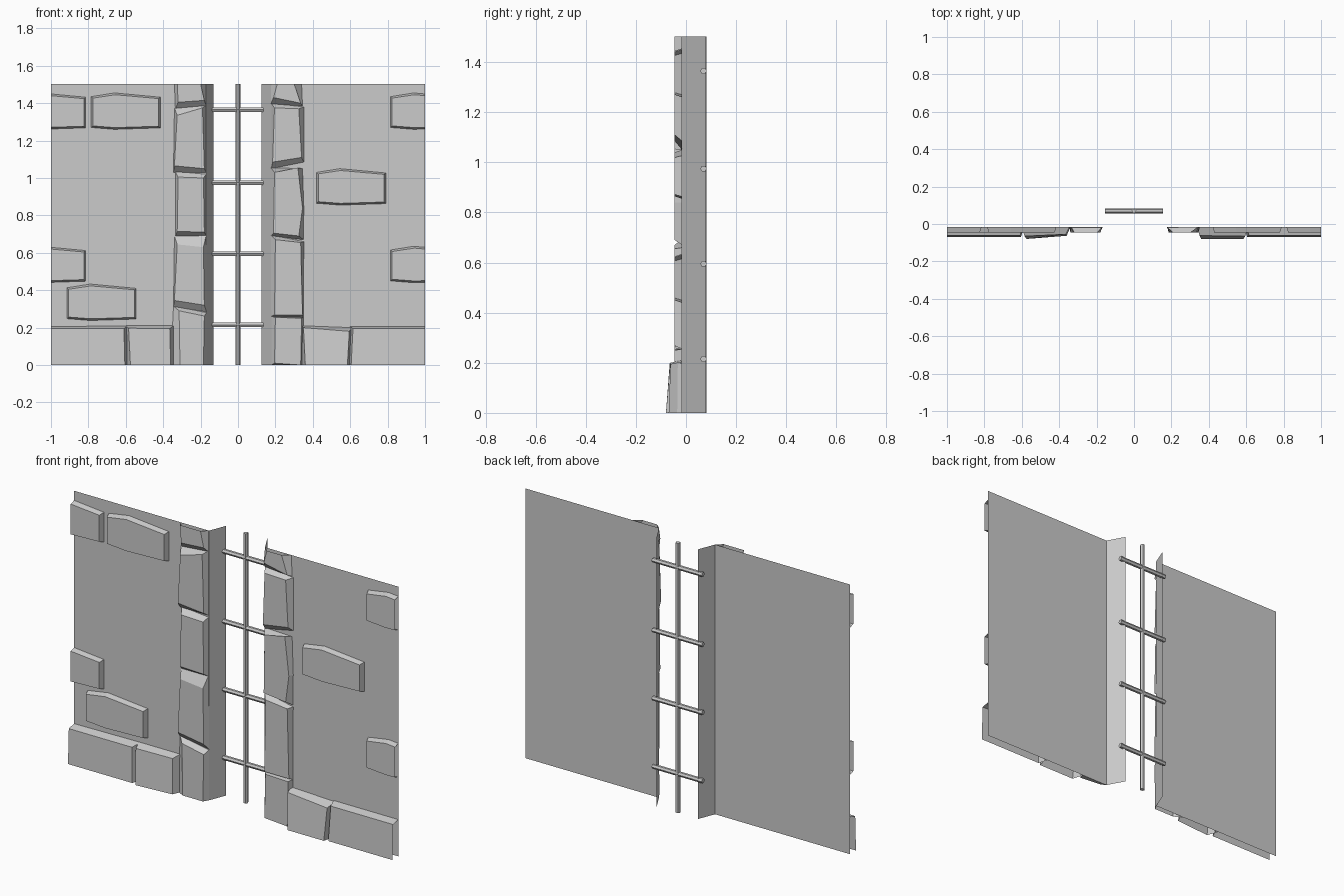
import bpy, bmesh
from mathutils import Vector, Matrix

if "Cube" in bpy.data.objects:
    bpy.data.objects.remove(bpy.data.objects["Cube"])

WALL_Y, BACK_Y, TOP = -0.016, 0.08, 1.503


def add_object(name, bm):
    mesh = bpy.data.meshes.new(name)
    bm.to_mesh(mesh)
    bm.free()
    obj = bpy.data.objects.new(name, mesh)
    bpy.context.collection.objects.link(obj)
    return obj


def stone(name, base, front, depth=-0.045, clip=0):
    """Tapered stone: base outline on the wall, front outline raised; open where it is cut off."""
    bm = bmesh.new()
    lo = [bm.verts.new((p[0], WALL_Y, p[1])) for p in base]
    hi = [bm.verts.new((p[0], p[2] if len(p) > 2 else depth, p[1])) for p in front]
    bm.faces.new(hi)
    for i in range(len(lo)):
        j = (i + 1) % len(lo)
        quad = [lo[i], lo[j], hi[j], hi[i]]
        on_edge = any(all(abs(v.co[a] - k) < 1e-4 for v in quad)
                      for a, k in ((0, -1), (0, 1), (2, 0), (2, TOP)))
        if not on_edge:
            bm.faces.new(quad)
    if clip:
        bmesh.ops.bisect_plane(bm, geom=bm.verts[:] + bm.edges[:] + bm.faces[:],
                               plane_co=(clip, 0, 0), plane_no=(clip, 0, 0), clear_outer=True)
    bmesh.ops.recalc_face_normals(bm, faces=bm.faces[:])
    bm.faces.ensure_lookup_table()
    face = min(bm.faces, key=lambda f: f.normal.y if f.normal.y < 0 else -f.normal.y)
    if face.normal.y > 0:
        bmesh.ops.reverse_faces(bm, faces=bm.faces[:])
    return add_object(name, bm)


# Wall sheets with splayed window reveals
for side, sx, corner, back in (("left", -1, -0.168, -0.13), ("right", 1, 0.178, 0.125)):
    bm = bmesh.new()
    cols = [[bm.verts.new((x, y, z)) for z in (0, TOP)]
            for x, y in ((sx, WALL_Y), (corner, WALL_Y), (back, BACK_Y))]
    for a, b in zip(cols, cols[1:]):
        quad = [a[0], b[0], b[1], a[1]]
        bm.faces.new(quad if sx < 0 else quad[::-1])
    add_object("wall_" + side, bm)


# Window bars
def bar(name, centre, length, axis):
    bm = bmesh.new()
    bmesh.ops.create_cone(bm, cap_ends=True, segments=6, radius1=0.013, radius2=0.013, depth=length)
    # keep a flat side facing front and back
    bm.transform(Matrix.Rotation(1.5708, 4, axis) if axis == "Y" else Matrix.Rotation(0.5236, 4, "Z"))
    bm.transform(Matrix.Translation(Vector(centre)))
    add_object(name, bm)


bar("vertical_bar", (0, 0.07, TOP / 2), TOP, "Z")
for i, z in enumerate((0.215, 0.595, 0.975, 1.365)):
    bar(f"cross_bar_{i}", (0, 0.07, z), 0.31, "Y")

# Loose bricks; those centred on x = -1 or 1 are cut at the panel edge
BRICK = [(-.185, .08), (-.06, .1), (.185, .077), (.185, -.087), (-.06, -.095), (-.185, -.085)]
for i, (cx, cz) in enumerate([(-1, 1.355), (-.6, 1.355), (-1, .535), (-.73, .333),
                              (.605, .95), (1, 1.355), (1, .535)]):
    base = [(cx + x, cz + z) for x, z in BRICK]
    front = [(cx + x * .95, cz + z * .9) for x, z in BRICK]
    stone(f"brick_{i}", base, front, clip=cx if abs(cx) == 1 else 0)

# Quoin stones: outlines run bottom-left, bottom-right, (bulge), top-right, top-left
LEFT = [
    ([(-.36, 0), (-.168, 0), (-.168, .28), (-.345, .315)], [(-.31, 0), (-.185, 0), (-.18, .262), (-.315, .29)]),
    ([(-.345, .31), (-.168, .285), (-.17, .695), (-.34, .69)], [(-.34, .345), (-.18, .32), (-.185, .63), (-.325, .645)]),
    ([(-.335, .69), (-.17, .69), (-.17, 1.02), (-.335, 1.035)], [(-.325, .715), (-.18, .71), (-.185, 1.0), (-.32, 1.005)]),
    ([(-.345, 1.03), (-.17, 1.03), (-.17, 1.39), (-.34, 1.375)], [(-.34, 1.065), (-.18, 1.05), (-.19, 1.375), (-.325, 1.335)]),
    ([(-.335, 1.37), (-.17, 1.385), (-.17, TOP), (-.34, TOP)], [(-.32, 1.405), (-.18, 1.415), (-.2, TOP), (-.325, TOP)]),
]
RIGHT = [
    ([(.178, 0), (.345, 0), (.35, .255), (.178, .26)], [(.195, .01), (.335, 0), (.34, .25), (.2, .255)]),
    ([(.178, .26), (.35, .255), (.352, .66), (.175, .695)], [(.195, .268), (.345, .268), (.335, .655), (.2, .67)]),
    ([(.178, .69), (.35, .67), (.352, .84), (.345, 1.05), (.175, 1.055)],
     [(.19, .705), (.325, .69), (.345, .84), (.32, 1.055), (.195, 1.03)]),
    ([(.178, 1.05), (.352, 1.085), (.352, 1.38), (.178, 1.4)], [(.185, 1.085), (.34, 1.11), (.325, 1.37), (.195, 1.375)]),
    ([(.175, 1.395), (.345, 1.385), (.34, TOP), (.178, TOP)], [(.19, 1.43), (.335, 1.4), (.3, TOP), (.21, TOP)]),
]
for side, stones in (("left", LEFT), ("right", RIGHT)):
    for i, (base, front) in enumerate(stones):
        stone(f"quoin_{side}_{i}", base, front)

# Plinth blocks leaning outwards along the bottom
PLINTH = [
    ([(-1, 0), (-.585, 0), (-.59, .21), (-1, .205)],
     [(-1, 0, -.069), (-.605, 0, -.069), (-.61, .195, -.062), (-1, .195, -.062)]),
    ([(-.6, 0), (-.34, 0), (-.345, .21), (-.6, .21)],
     [(-.575, 0, -.08), (-.36, 0, -.063), (-.365, .195, -.055), (-.585, .197, -.065)]),
    ([(.34, 0), (.6, 0), (.61, .2), (.34, .21)],
     [(.36, 0, -.08), (.585, 0, -.08), (.595, .18, -.065), (.35, .2, -.062)]),
    ([(.59, 0), (1, 0), (1, .205), (.6, .205)],
     [(.605, 0, -.069), (1, 0, -.069), (1, .195, -.062), (.615, .195, -.062)]),
]
for i, (base, front) in enumerate(PLINTH):
    stone(f"plinth_block_{i}", base, front)
